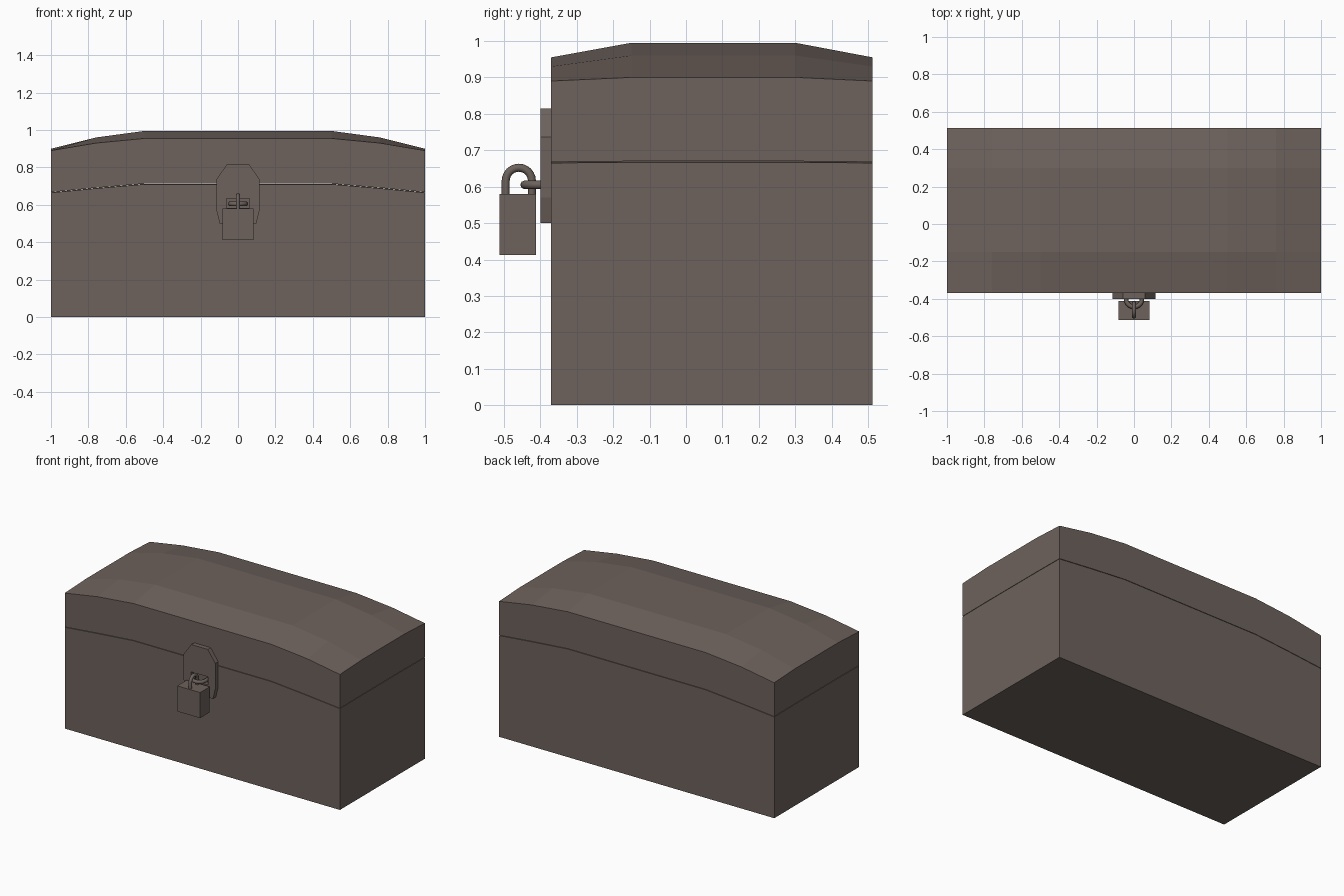
import bpy, bmesh, math

if "Cube" in bpy.data.objects:
    bpy.data.objects.remove(bpy.data.objects["Cube"])

mat = bpy.data.materials.new("grey brown")
mat.diffuse_color = (0.155, 0.122, 0.107, 1)
mat.use_nodes = True
mat.node_tree.nodes["Principled BSDF"].inputs["Base Color"].default_value = mat.diffuse_color


def finish(name, bm):
    bmesh.ops.recalc_face_normals(bm, faces=bm.faces)
    me = bpy.data.meshes.new(name)
    bm.to_mesh(me)
    bm.free()
    ob = bpy.data.objects.new(name, me)
    bpy.context.collection.objects.link(ob)
    me.materials.append(mat)
    return ob


XS = [-1, -0.76, -0.5, 0.5, 0.76, 1]
YS = [-0.37, -0.15, 0.30, 0.512]


def slab(name, low, high):
    """Closed body between two height functions over the chest grid."""
    bm = bmesh.new()
    nx, ny = len(XS), len(YS)
    lo = [[bm.verts.new((x, y, low(i, j))) for j, y in enumerate(YS)] for i, x in enumerate(XS)]
    hi = [[bm.verts.new((x, y, high(i, j))) for j, y in enumerate(YS)] for i, x in enumerate(XS)]
    for i in range(nx - 1):
        for j in range(ny - 1):
            for g in (lo, hi):
                bm.faces.new((g[i][j], g[i + 1][j], g[i + 1][j + 1], g[i][j + 1]))
    rim = [(i, 0) for i in range(nx)] + [(nx - 1, j) for j in range(1, ny)]
    rim += [(i, ny - 1) for i in range(nx - 2, -1, -1)] + [(0, j) for j in range(ny - 2, 0, -1)]
    for (a, b), (c, d) in zip(rim, rim[1:] + rim[:1]):
        bm.faces.new((lo[a][b], lo[c][d], hi[c][d], hi[a][b]))
    return finish(name, bm)


def crown(i, j):
    k = min(i, 5 - i)
    return ((0.89, 0.93, 0.955) if j in (0, 3) else (0.90, 0.96, 0.995))[k]


def seam(i, j):
    return (0.665, 0.688, 0.71)[min(i, 5 - i)] + (0.002 if j in (1, 2) else 0)


# chest body and domed lid with a hairline gap
slab("chest_body", lambda i, j: 0, seam)
slab("lid", lambda i, j: seam(i, j) + 0.003, crown)


def box(name, x, y0, y1, z0, z1):
    bm = bmesh.new()
    bmesh.ops.create_cube(bm, size=1)
    for v in bm.verts:
        v.co = (v.co.x * 2 * x, y0 + (v.co.y + 0.5) * (y1 - y0), z0 + (v.co.z + 0.5) * (z1 - z0))
    return finish(name, bm)


# hasp plate with a slot for the staple
half = [(0.098, 0.50), (0.115, 0.57), (0.115, 0.737), (0.06, 0.815)]
outline = half + [(-x, z) for x, z in reversed(half)]
bm = bmesh.new()
face = bm.faces.new([bm.verts.new((x, -0.40, z)) for x, z in outline])
ext = bmesh.ops.extrude_face_region(bm, geom=[face], use_keep_orig=True)
for v in ext["geom"]:
    if isinstance(v, bmesh.types.BMVert):
        v.co.y = -0.365
hasp = finish("hasp_plate", bm)
cutter = box("slot_cutter", 0.062, -0.45, -0.30, 0.582, 0.635)
cutter.hide_render = True
cutter.hide_set(True)
cut = hasp.modifiers.new("slot", 'BOOLEAN')
cut.operation = 'DIFFERENCE'
cut.object = cutter


def rod(name, pts, r):
    """Round bar swept along a path."""
    cu = bpy.data.curves.new(name, 'CURVE')
    cu.dimensions = '3D'
    cu.bevel_depth = r
    cu.bevel_resolution = 2
    cu.use_fill_caps = True
    sp = cu.splines.new('POLY')
    sp.points.add(len(pts) - 1)
    for p, c in zip(sp.points, pts):
        p.co = (*c, 1)
    cu.materials.append(mat)
    ob = bpy.data.objects.new(name, cu)
    bpy.context.collection.objects.link(ob)


angles = [math.pi * k / 12 for k in range(13)]
# staple sticking out through the slot, in the horizontal plane
rod("staple", [(0.043, -0.36, 0.605)]
    + [(0.043 * math.cos(a), -0.40 - 0.043 * math.sin(a), 0.605) for a in angles]
    + [(-0.043, -0.36, 0.605)], 0.012)
# padlock shackle hooked through the staple
rod("shackle", [(0, -0.423, 0.57)]
    + [(0, -0.459 + 0.036 * math.cos(a), 0.616 + 0.036 * math.sin(a)) for a in angles]
    + [(0, -0.495, 0.57)], 0.011)
# padlock body
box("padlock_body", 0.083, -0.512, -0.412, 0.412, 0.58)
